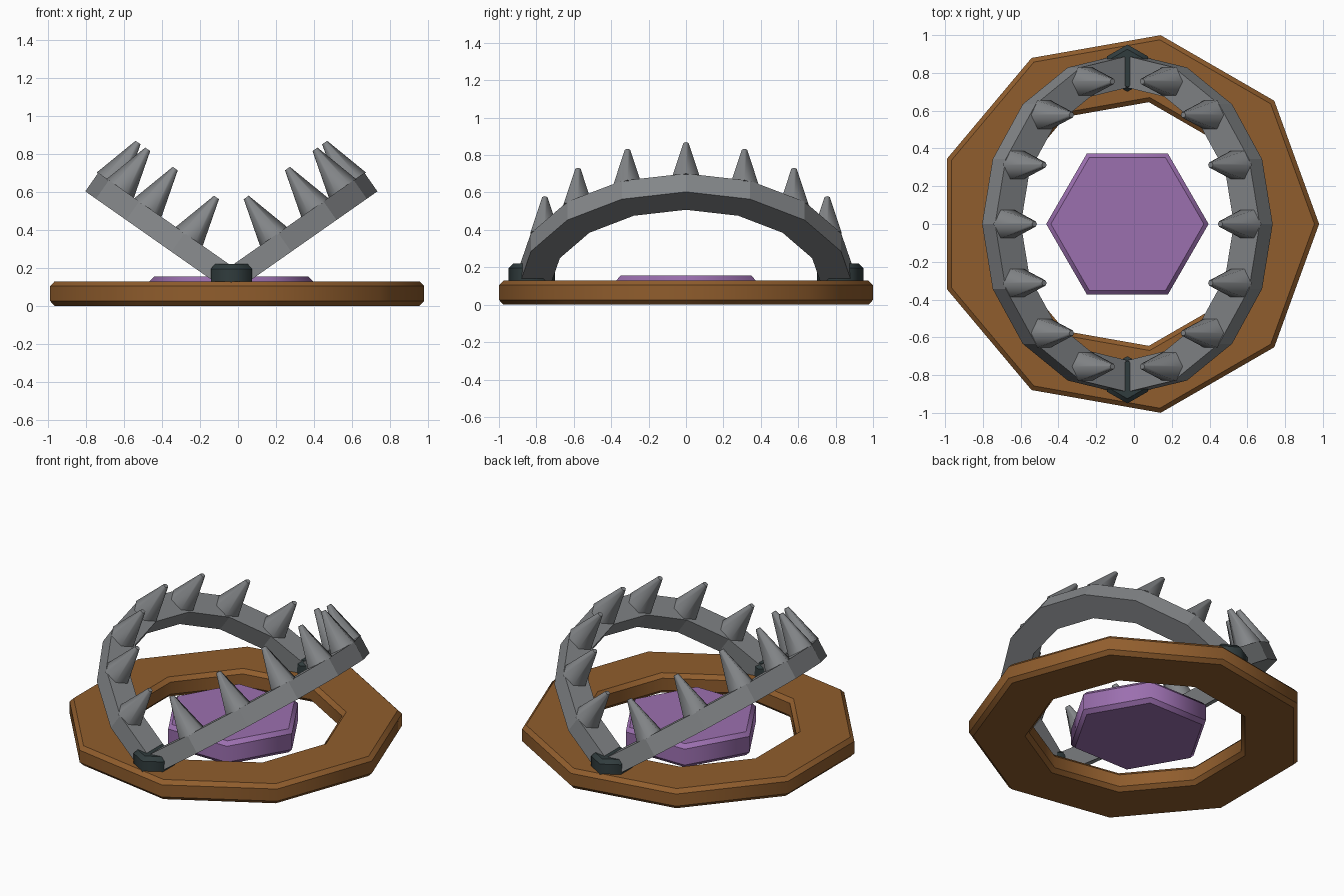
import bpy, bmesh, math
from mathutils import Matrix, Vector

if "Cube" in bpy.data.objects:
    bpy.data.objects.remove(bpy.data.objects["Cube"])

CX = -0.035           # shared centre line of all parts
PIVOT_Z = 0.138
TILT = math.radians(35)


def material(name, rgb):
    m = bpy.data.materials.new(name)
    m.diffuse_color = (*rgb, 1)
    m.use_nodes = True
    m.node_tree.nodes["Principled BSDF"].inputs["Base Color"].default_value = m.diffuse_color
    return m


BROWN = material("brown wood", (0.28, 0.11, 0.026))
PURPLE = material("purple plate", (0.33, 0.16, 0.43))
STEEL = material("grey steel", (0.23, 0.24, 0.25))
DARK = material("dark iron", (0.03, 0.045, 0.047))


def finish(name, bm, mat, smooth=False):
    bmesh.ops.recalc_face_normals(bm, faces=bm.faces)
    if smooth:
        # round shading around the sides, crisp along horizontal rims
        for f in bm.faces:
            f.smooth = True
        for e in bm.edges:
            if abs(e.verts[0].co.z - e.verts[1].co.z) < 1e-4:
                e.smooth = False
    me = bpy.data.meshes.new(name)
    bm.to_mesh(me)
    bm.free()
    me.materials.append(mat)
    ob = bpy.data.objects.new(name, me)
    bpy.context.collection.objects.link(ob)
    return ob


def lathe(bm, profile, sides, phase=0.0, closed=False):
    """Turn (radius, z) points around z; cap the ends unless closed."""
    loops = []
    for r, z in profile:
        loops.append([bm.verts.new((r * math.cos(phase + math.tau * i / sides),
                                    r * math.sin(phase + math.tau * i / sides), z))
                      for i in range(sides)])
    pairs = list(zip(loops, loops[1:]))
    if closed:
        pairs.append((loops[-1], loops[0]))
    else:
        bm.faces.new(loops[0])
        bm.faces.new(loops[-1])
    for a, b in pairs:
        for i in range(sides):
            j = (i + 1) % sides
            bm.faces.new((a[i], a[j], b[j], b[i]))
    return [v for loop in loops for v in loop]


def bevelled(r, z0, z1, b=0.025):
    return [(r - b, z0), (r, z0 + b), (r, z1 - b), (r - b, z1)]


# Nine-sided base ring with bevelled rims
bm = bmesh.new()
inner = [(0.68, 0.13), (0.655, 0.105), (0.655, 0.025), (0.68, 0)]
lathe(bm, bevelled(1.015, 0, 0.13) + inner, 9, closed=True)
finish("base_ring", bm, BROWN, True).location.x = CX

# Hexagonal trigger plate
bm = bmesh.new()
lathe(bm, bevelled(0.43, 0.0, 0.155), 6)
finish("trigger_plate", bm, PURPLE, True).location.x = CX

# Hexagonal hinge blocks
for side, label in ((-1, "front"), (1, "back")):
    bm = bmesh.new()
    lathe(bm, bevelled(0.125, 0.001, 0.22), 6, math.pi / 6)
    finish(label + "_hinge", bm, DARK, True).location = (CX, side * 0.825, 0)


# Jaws: tilted half rings with seven spikes each
def jaw(label, mirror):
    place = (Matrix.Translation((CX, 0, PIVOT_Z)) @ Matrix.Diagonal((mirror, 1, 1, 1))
             @ Matrix.Rotation(-TILT, 4, 'Y'))
    bm = bmesh.new()
    section = [(0.73, -0.06), (0.897, -0.06), (0.897, 0.06), (0.73, 0.06)]
    loops = []
    for k in range(-4, 5):
        a = k * math.pi / 8
        loops.append([bm.verts.new((r * math.cos(a), r * math.sin(a), z)) for r, z in section])
    for p, q in zip(loops, loops[1:]):
        for i in range(4):
            j = (i + 1) % 4
            bm.faces.new((p[i], p[j], q[j], q[i]))
    bm.faces.new(loops[0])
    bm.faces.new(loops[-1])
    bm.transform(place)
    finish(label + "_jaw", bm, STEEL)

    bm = bmesh.new()
    for k in range(-3, 4):
        a = k * math.pi / 8
        verts = lathe(bm, [(0.088, 0.055), (0.016, 0.31)], 6)
        bmesh.ops.translate(bm, verts=verts,
                            vec=Vector((0.817 * math.cos(a), 0.817 * math.sin(a), 0)))
    ob = finish(label + "_jaw_spikes", bm, STEEL, True)
    ob.data.transform(place)
    if mirror < 0:
        ob.data.flip_normals()


jaw("right", 1)
jaw("left", -1)
